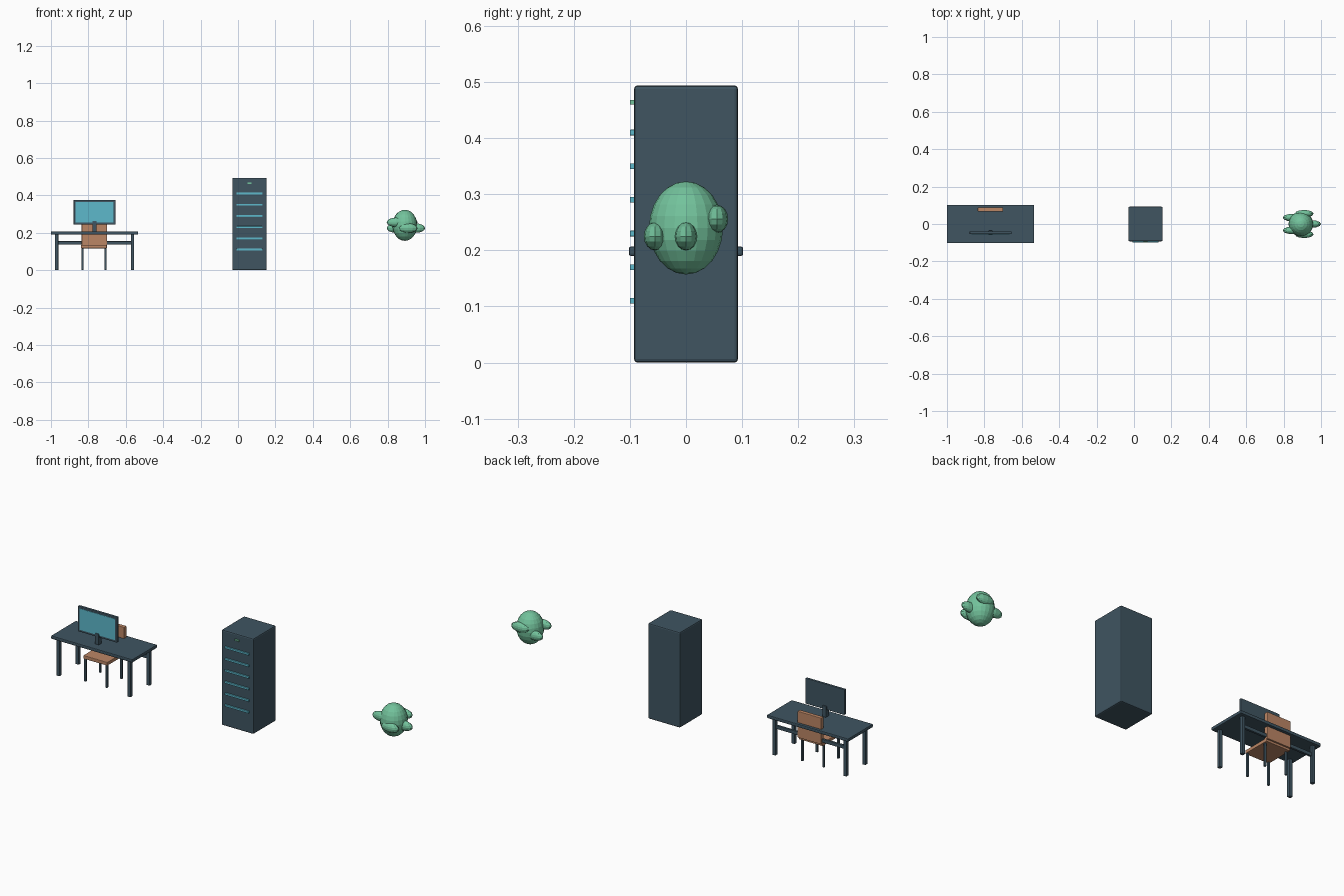
import bpy, math

if "Cube" in bpy.data.objects:
    bpy.data.objects.remove(bpy.data.objects["Cube"])


def material(name, rgb):
    m = bpy.data.materials.new(name)
    m.diffuse_color = (*rgb, 1)
    m.use_nodes = True
    m.node_tree.nodes["Principled BSDF"].inputs["Base Color"].default_value = m.diffuse_color
    return m


SLATE = material("slate", (0.05, 0.09, 0.12))
TEAL = material("teal", (0.11, 0.48, 0.60))
WOOD = material("wood", (0.50, 0.24, 0.13))
GREEN = material("green", (0.17, 0.54, 0.33))


def box(name, x, y, z, mat, bevel=0.003):
    """Box from (min, max) ranges on each axis, with softened edges."""
    bpy.ops.mesh.primitive_cube_add(size=1, location=[sum(r) / 2 for r in (x, y, z)])
    ob = bpy.context.object
    ob.name = name
    ob.scale = [r[1] - r[0] for r in (x, y, z)]
    bpy.ops.object.transform_apply(location=False, rotation=False)
    ob.data.materials.append(mat)
    if bevel:
        b = ob.modifiers.new("edges", 'BEVEL')
        b.width, b.segments = bevel, 2
    return ob


def around(c, half):
    return (c - half, c + half)


def four_legs(name, cx, cy, dx, dy, half, top):
    for sx in (-1, 1):
        for sy in (-1, 1):
            box(name, around(cx + sx * dx, half), around(cy + sy * dy, half),
                (0, top), SLATE, 0.002)


def ellipsoid(name, loc, radii, segments, rings):
    bpy.ops.mesh.primitive_uv_sphere_add(segments=segments, ring_count=rings, location=loc)
    ob = bpy.context.object
    ob.name = name
    ob.scale = radii
    bpy.ops.object.transform_apply(location=False, rotation=False)
    ob.data.materials.append(GREEN)


DX = -0.767  # desk centre

# Desk
box("desk_top", around(DX, 0.233), around(0, 0.102), (0.19, 0.207), SLATE, 0.004)
four_legs("desk_leg", DX, 0, 0.203, 0.078, 0.009, 0.192)
box("desk_crossbar", around(DX, 0.2), around(0.076, 0.006), (0.137, 0.155), SLATE, 0.002)

# Monitor
box("monitor_case", around(DX, 0.112), around(-0.047, 0.007), (0.243, 0.375), SLATE)
box("monitor_screen", around(DX, 0.101), (-0.056, -0.05), (0.254, 0.365), TEAL, 0.001)
box("monitor_stand", around(DX, 0.011), around(-0.046, 0.013), (0.205, 0.263), SLATE)

# Chair
box("chair_seat", around(-0.77, 0.069), (-0.068, 0.08), (0.117, 0.135), WOOD)
box("chair_back", around(-0.768, 0.068), (0.067, 0.088), (0.128, 0.265), WOOD)
four_legs("chair_leg", -0.77, 0, 0.061, 0.06, 0.0055, 0.12)

# Cabinet with its row of front strips
box("cabinet_body", (-0.03, 0.153), around(0, 0.0925), (0.0, 0.494), SLATE, 0.006)
for i in range(6):
    box("cabinet_strip", around(0.0615, 0.069), (-0.1, -0.09), around(0.11 + 0.06 * i, 0.005), TEAL, 0.001)
box("cabinet_light", around(0.0615, 0.012), (-0.1, -0.09), around(0.464, 0.004), GREEN, 0.001)

# Faceted bud with five lobes at alternating heights
BX = 0.892
ellipsoid("bud_body", (BX, 0, 0.24), (0.066, 0.066, 0.083), 20, 12)
for i in range(5):
    a = i * math.tau / 5
    ellipsoid("bud_lobe", (BX + 0.058 * math.cos(a), 0.058 * math.sin(a), 0.225 + 0.031 * (i % 2)),
              (0.05, 0.02, 0.025), 12, 8)
